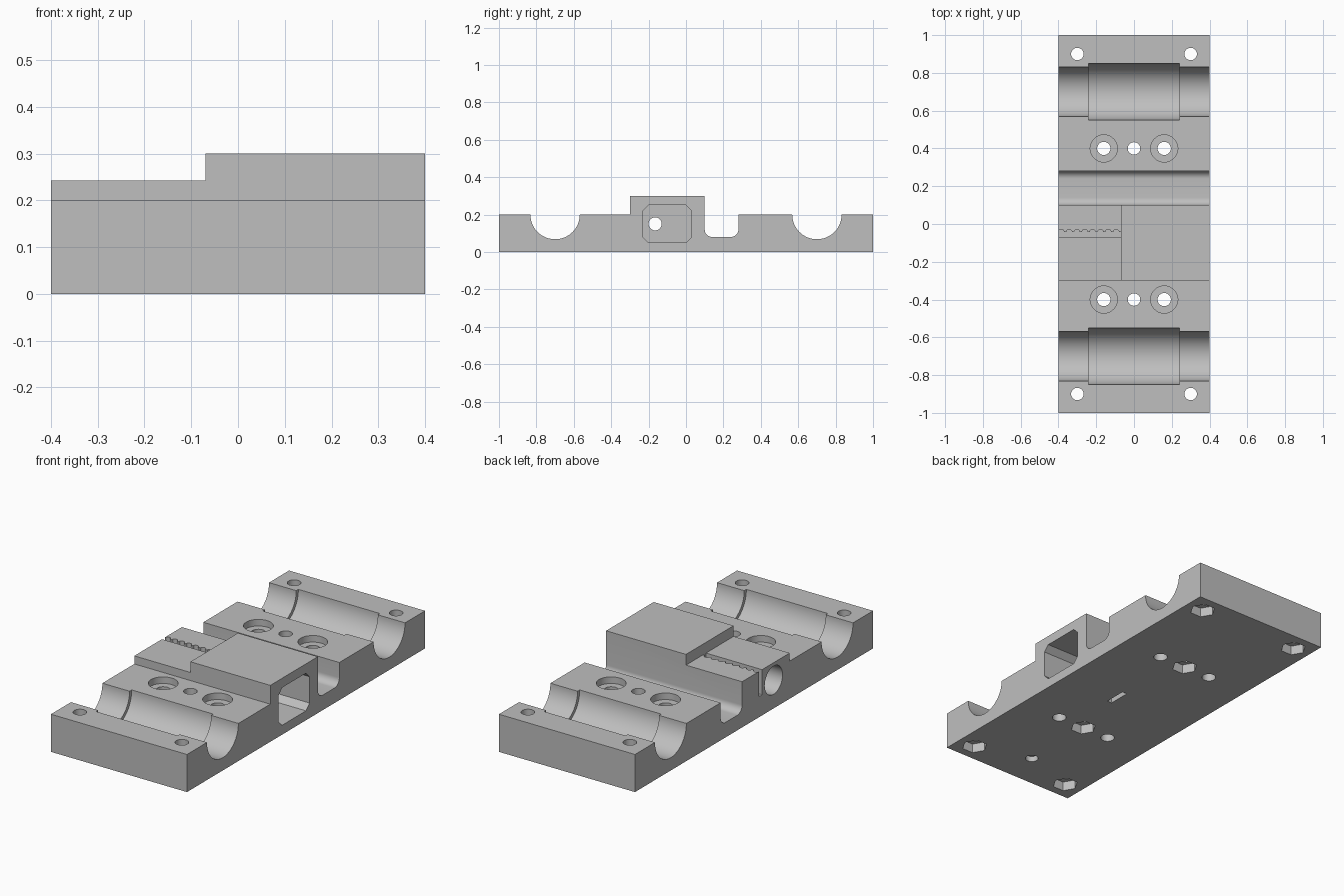
import bpy, bmesh
from math import sin, cos, pi, radians
from mathutils import Matrix, Vector

old = bpy.data.objects.get("Cube")
if old:
    bpy.data.objects.remove(old, do_unlink=True)

grey = bpy.data.materials.new("plain_grey")
grey.use_nodes = True
colour = (0.52, 0.52, 0.52, 1)
grey.diffuse_color = colour
grey.node_tree.nodes["Principled BSDF"].inputs["Base Color"].default_value = colour


def add_object(name, bm):
    bmesh.ops.recalc_face_normals(bm, faces=bm.faces)
    mesh = bpy.data.meshes.new(name)
    bm.to_mesh(mesh)
    bm.free()
    mesh.materials.append(grey)
    obj = bpy.data.objects.new(name, mesh)
    bpy.context.collection.objects.link(obj)
    return obj


def arc(y, z, r, start, end, steps):
    angles = [radians(start + (end - start) * i / steps) for i in range(steps + 1)]
    return [(y + r * cos(a), z + r * sin(a)) for a in angles]


def extrude_x(name, profile, x0, x1):
    bm = bmesh.new()
    face = bm.faces.new([bm.verts.new((x0, y, z)) for y, z in profile])
    new = bmesh.ops.extrude_face_region(bm, geom=[face])["geom"]
    verts = [v for v in new if isinstance(v, bmesh.types.BMVert)]
    bmesh.ops.translate(bm, verts=verts, vec=(x1 - x0, 0, 0))
    return add_object(name, bm)


def cut(cutter):
    cutter.hide_render = True
    mod = carriage.modifiers.new("cut", 'BOOLEAN')
    mod.operation = 'DIFFERENCE'
    mod.solver = 'EXACT'
    mod.object = cutter
    bpy.context.view_layer.objects.active = carriage
    bpy.ops.object.modifier_apply(modifier=mod.name)
    bpy.data.objects.remove(cutter, do_unlink=True)


def cut_box(low, high):
    low, high = Vector(low), Vector(high)
    bm = bmesh.new()
    bmesh.ops.create_cube(bm, size=1)
    bmesh.ops.scale(bm, vec=high - low, verts=bm.verts)
    bmesh.ops.translate(bm, vec=(low + high) / 2, verts=bm.verts)
    cut(add_object("box_cutter", bm))


def cut_round(x, y, z0, z1, r, sides=32, turn=0):
    bm = bmesh.new()
    bmesh.ops.create_cone(bm, cap_ends=True, segments=sides, radius1=r, radius2=r,
                          depth=z1 - z0, matrix=Matrix.Rotation(turn, 4, 'Z'))
    bmesh.ops.translate(bm, vec=(x, y, (z0 + z1) / 2), verts=bm.verts)
    cut(add_object("round_cutter", bm))


# Carriage body: one long side profile with bearing grooves and belt channel
outline = [(-1, 0), (-1, 0.2)]
outline += arc(-0.7, 0.2, 0.132, 180, 360, 40)
outline += [(-0.3, 0.2), (-0.3, 0.3), (0.1, 0.3)]
outline += arc(0.14, 0.12, 0.04, 180, 270, 10)
outline += arc(0.24, 0.12, 0.04, 270, 360, 10)
outline += [(0.28, 0.2)]
outline += arc(0.7, 0.2, 0.132, 180, 360, 40)
outline += [(1, 0.2), (1, 0)]
carriage = extrude_x("carriage_body", outline, -0.4, 0.4)

# Lower step on the raised block
cut_box((-0.5, -0.4, 0.243), (-0.07, 0.2, 0.4))

# Wider bearing seats
for y in (-0.7, 0.7):
    cut(extrude_x("bearing_cutter", arc(y, 0.2, 0.15, 0, 360, 80)[:-1], -0.24, 0.24))

# Rounded pocket in one end of the block
pocket = []
for y, z, a in ((0, 0.22, 0), (-0.2, 0.22, 90), (-0.2, 0.08, 180), (0, 0.08, 270)):
    pocket += arc(y, z, 0.03, a, a + 90, 1)
cut(extrude_x("pocket_cutter", pocket, 0.0, 0.5))

# Tension screw bore and hole from the other end
cut(extrude_x("bore_cutter", arc(-0.165, 0.15, 0.075, 0, 360, 40)[:-1], -0.5, -0.1))
cut(extrude_x("screw_cutter", arc(-0.165, 0.15, 0.035, 0, 360, 32)[:-1], -0.2, 0.1))

# Belt slot with a row of rounded teeth
cut_box((-0.5, -0.068, 0.11), (-0.07, -0.043, 0.4))
for i in range(8):
    cut_round(-0.385 + i * 0.0415, -0.043, 0.11, 0.4, 0.015, 16)

# Slot in the underside
cut_box((0.052, -0.115, -0.1), (0.08, 0.005, 0.1))

for side in (-1, 1):
    # Corner bolt holes with hexagonal nut traps
    for x in (-0.3, 0.3):
        cut_round(x, side * 0.9, -0.1, 0.4, 0.033)
        cut_round(x, side * 0.9, -0.1, 0.05, 0.064, 6, pi / 6)
    # Central bolt hole with nut trap
    cut_round(0, side * 0.4, -0.1, 0.4, 0.033)
    cut_round(0, side * 0.4, -0.1, 0.05, 0.064, 6, pi / 6)
    # Counterbored screw holes
    for x in (-0.16, 0.16):
        cut_round(x, side * 0.4, -0.1, 0.4, 0.035)
        cut_round(x, side * 0.4, 0.165, 0.4, 0.072, 40)

# Small blind hole in the underside
cut_round(0, -0.807, -0.1, 0.03, 0.032)

bpy.ops.object.select_all(action='DESELECT')
carriage.select_set(True)
bpy.context.view_layer.objects.active = carriage
bpy.ops.object.shade_smooth_by_angle(angle=radians(30))
